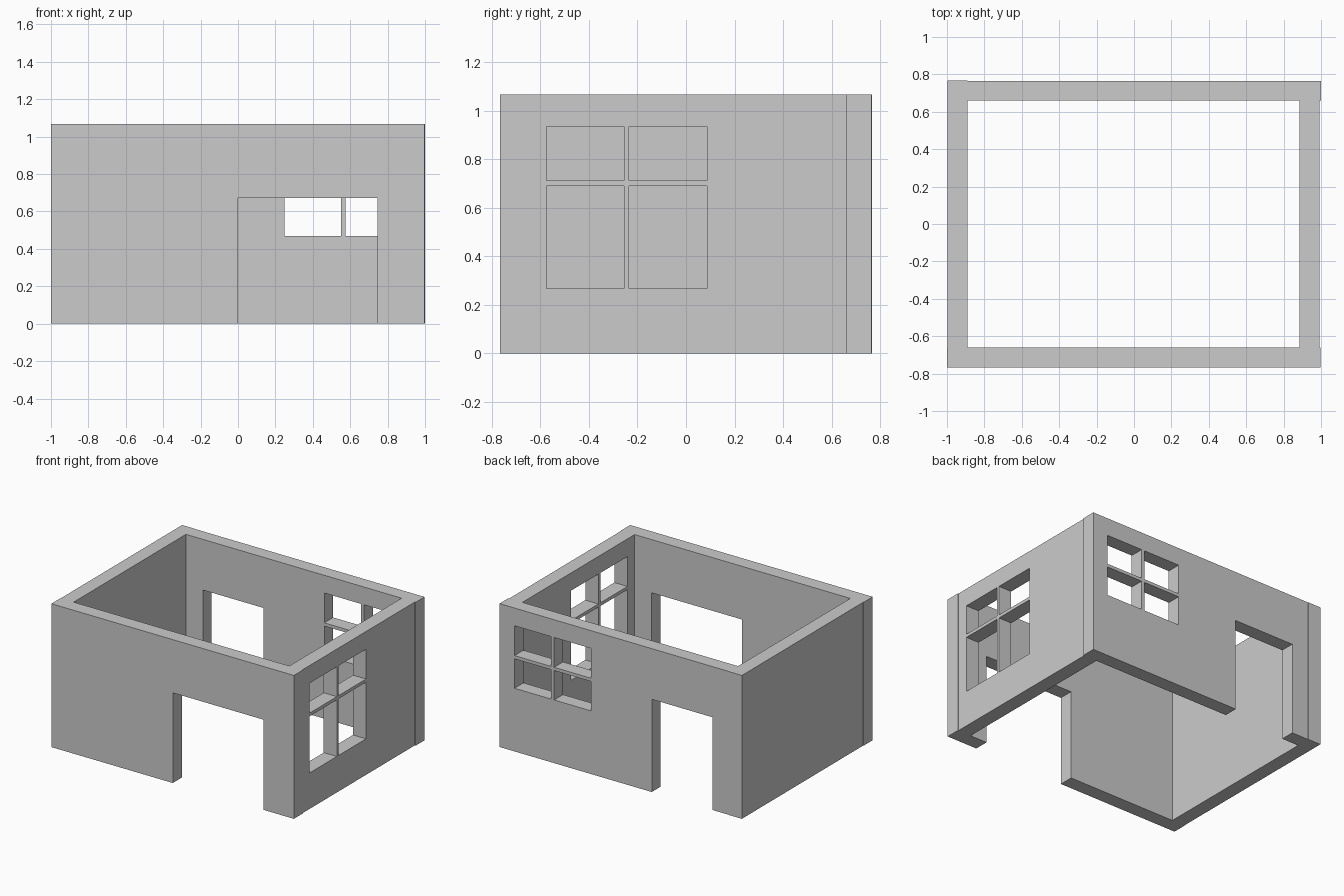
import bpy
import bmesh
from mathutils import Matrix, Vector

if "Cube" in bpy.data.objects:
    bpy.data.objects.remove(bpy.data.objects["Cube"])

HEIGHT = 1.067


def make_boxes(name, boxes):
    """One object made of axis-aligned boxes given as (x0, x1, y0, y1, z0, z1)."""
    bm = bmesh.new()
    for x0, x1, y0, y1, z0, z1 in boxes:
        centre = Vector(((x0 + x1) / 2, (y0 + y1) / 2, (z0 + z1) / 2))
        size = Matrix.Diagonal((x1 - x0, y1 - y0, z1 - z0, 1))
        bmesh.ops.create_cube(bm, size=1, matrix=Matrix.Translation(centre) @ size)
    mesh = bpy.data.meshes.new(name)
    bm.to_mesh(mesh)
    bm.free()
    obj = bpy.data.objects.new(name, mesh)
    bpy.context.collection.objects.link(obj)
    return obj


def panes(columns, rows):
    """All pane openings of a window, as (start, end, bottom, top)."""
    return [(*c, *r) for c in columns for r in rows]


def wall(name, x0, x1, y0, y1, openings=()):
    """Wall slab with openings cut through its thin direction."""
    obj = make_boxes(name, [(x0, x1, y0, y1, 0, HEIGHT)])
    if not openings:
        return
    if x1 - x0 > y1 - y0:
        holes = [(a, b, y0 - .1, y1 + .1, c, d) for a, b, c, d in openings]
    else:
        holes = [(x0 - .1, x1 + .1, a, b, c, d) for a, b, c, d in openings]
    cutter = make_boxes(name + "_cutter", holes)
    cutter.hide_render = True
    mod = obj.modifiers.new("openings", 'BOOLEAN')
    mod.operation = 'DIFFERENCE'
    mod.solver = 'EXACT'
    mod.object = cutter
    bpy.context.view_layer.objects.active = obj
    bpy.ops.object.modifier_apply(modifier=mod.name)
    bpy.data.objects.remove(cutter)


# Front wall with wide doorway
wall("front_wall", -1, .997, -.767, -.66, [(0, .745, -.1, .671)])

# Right wall with tall four-pane window
wall("right_wall", .885, .993, -.66, .66,
     panes([(-.576, -.256), (-.234, .087)], [(.268, .689), (.713, .935)]))

# Back wall with doorway and four-pane window
wall("back_wall", -.891, 1, .66, .765,
     [(-.752, -.254, -.1, .69)]
     + panes([(.248, .55), (.574, .876)], [(.47, .689), (.713, .935)]))

# Solid left wall
wall("left_wall", -.997, -.891, -.66, .767)
